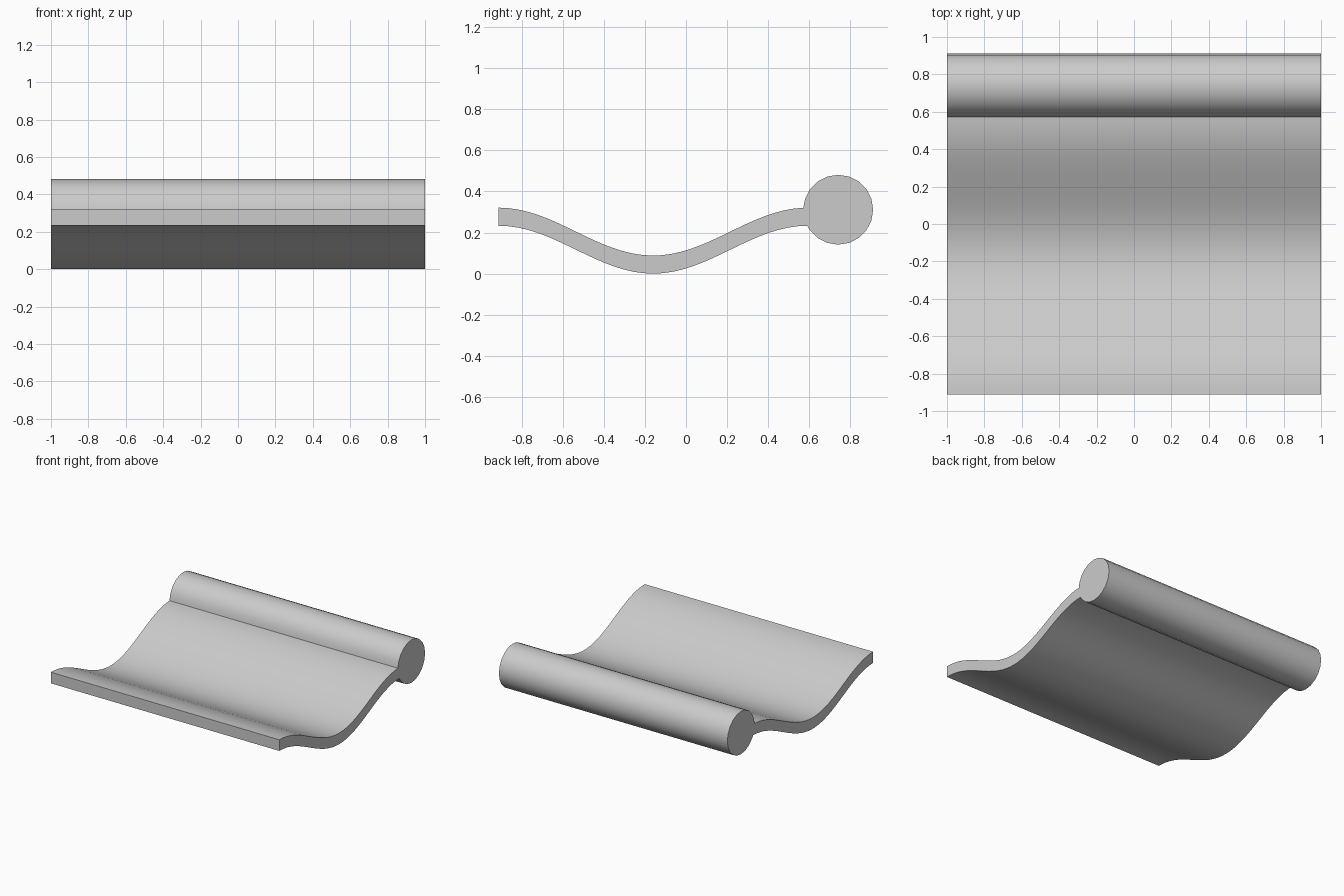
import bpy, bmesh, math

if "Cube" in bpy.data.objects:
    bpy.data.objects.remove(bpy.data.objects["Cube"])

HALF_X = 1.0
Y_FRONT, Y_TROUGH, PERIOD = -0.912, -0.16, 1.504
AMP, THICK = 0.1165, 0.088
ROLL_Y, ROLL_Z, ROLL_R, ROLL_SIDES = 0.741, 0.311, 0.17, 20
STEPS = 32


def wave(y):
    return AMP * (1 - math.cos(2 * math.pi * (y - Y_TROUGH) / PERIOD))


def roll_front(z):
    return ROLL_Y - math.sqrt(ROLL_R ** 2 - (z - ROLL_Z) ** 2)


def sheet_line(y_end, lift):
    ys = [Y_FRONT + (y_end - Y_FRONT) * i / STEPS for i in range(STEPS + 1)]
    return [(y, wave(y) + lift) for y in ys]


# Side outline: underside of the wave, round the roll, back along the top
under = sheet_line(roll_front(2 * AMP), 0)
upper = sheet_line(roll_front(2 * AMP + THICK), THICK)
start = math.atan2(under[-1][1] - ROLL_Z, under[-1][0] - ROLL_Y)
end = math.atan2(upper[-1][1] - ROLL_Z, upper[-1][0] - ROLL_Y)
step = 2 * math.pi / ROLL_SIDES
angles = [i * step for i in range(-ROLL_SIDES // 2, ROLL_SIDES // 2)]
arc = [(ROLL_Y + ROLL_R * math.cos(a), ROLL_Z + ROLL_R * math.sin(a))
       for a in angles if start + 0.05 < a < end - 0.05]
outline = under + arc + upper[::-1]

# Extrude the outline across the width
bm = bmesh.new()
face = bm.faces.new([bm.verts.new((-HALF_X, y, z)) for y, z in outline])
result = bmesh.ops.extrude_face_region(bm, geom=[face], use_keep_orig=True)
moved = [g for g in result["geom"] if isinstance(g, bmesh.types.BMVert)]
bmesh.ops.translate(bm, verts=moved, vec=(2 * HALF_X, 0, 0))
bmesh.ops.recalc_face_normals(bm, faces=bm.faces)
mesh = bpy.data.meshes.new("wavy_sheet_with_roll")
bm.to_mesh(mesh)
bm.free()
obj = bpy.data.objects.new("wavy_sheet_with_roll", mesh)
bpy.context.collection.objects.link(obj)

# Smooth curves, crisp ends and joints
bpy.context.view_layer.objects.active = obj
obj.select_set(True)
bpy.ops.object.shade_smooth_by_angle(angle=math.radians(30))
